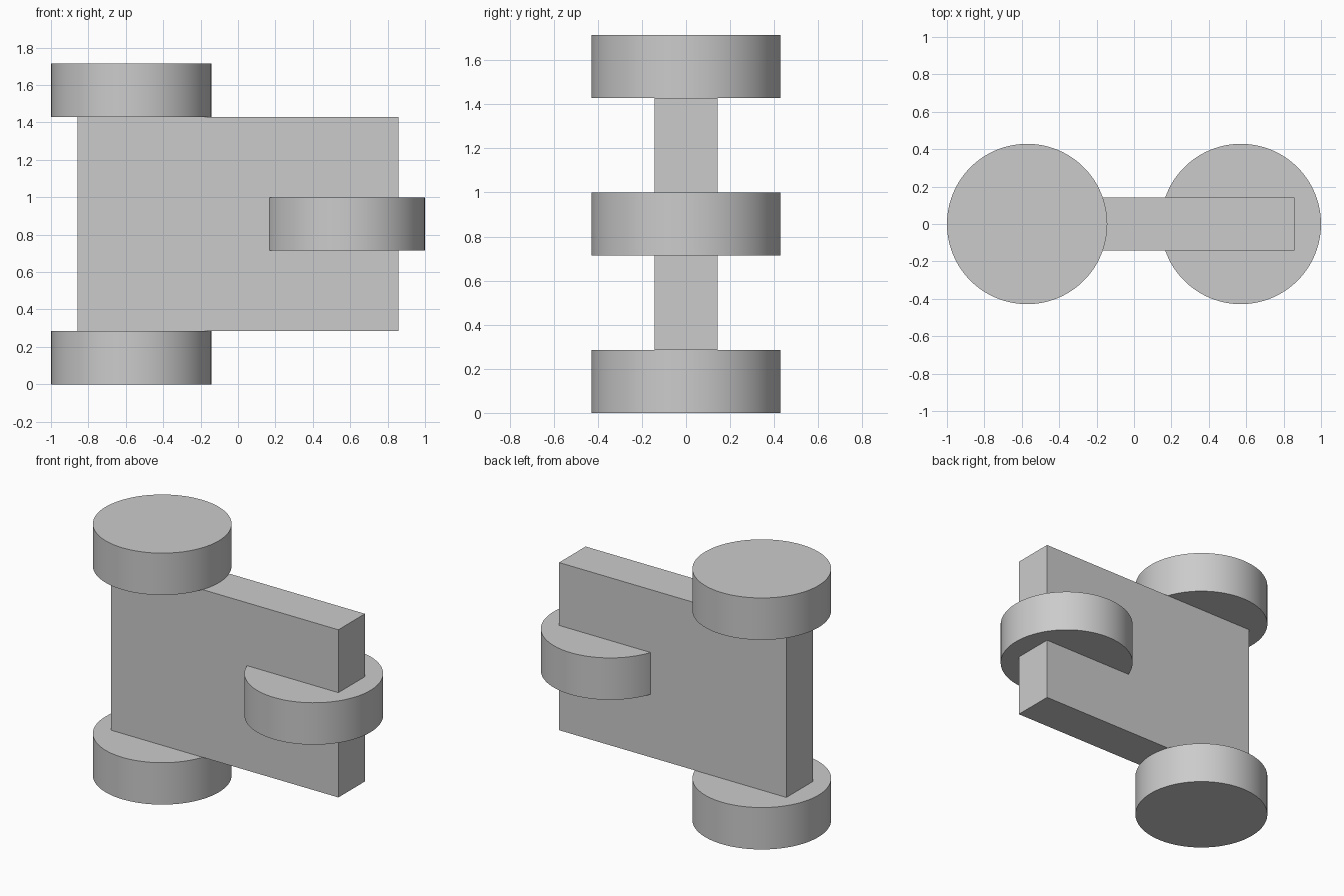
import bpy
import math

cube = bpy.data.objects.get("Cube")
if cube:
    bpy.data.objects.remove(cube, do_unlink=True)

U = 1 / 7  # design unit: the whole model is 14 units wide

# Single plain grey
grey = bpy.data.materials.new("plain_grey")
grey.use_nodes = True
colour = (0.6, 0.6, 0.6, 1)
grey.diffuse_color = colour
grey.node_tree.nodes["Principled BSDF"].inputs["Base Color"].default_value = colour


def finish(name):
    obj = bpy.context.object
    obj.name = name
    obj.data.materials.append(grey)
    return obj


def disc(name, x, z):
    """Upright round disc, three units in radius and two thick."""
    bpy.ops.mesh.primitive_cylinder_add(vertices=96, radius=3 * U, depth=2 * U,
                                        location=(x * U, 0, z * U))
    finish(name)
    bpy.ops.object.shade_smooth_by_angle(angle=math.radians(30))


# Upright plate joining the discs
bpy.ops.mesh.primitive_cube_add(size=1, location=(0, 0, 6 * U))
plate = finish("centre_plate")
plate.scale = (12 * U, 2 * U, 8 * U)
bpy.ops.object.transform_apply(location=False, rotation=False, scale=True)

# Discs above and below one end, and one through the middle of the other end
disc("bottom_disc", -4, 1)
disc("top_disc", -4, 11)
disc("middle_disc", 4, 6)
